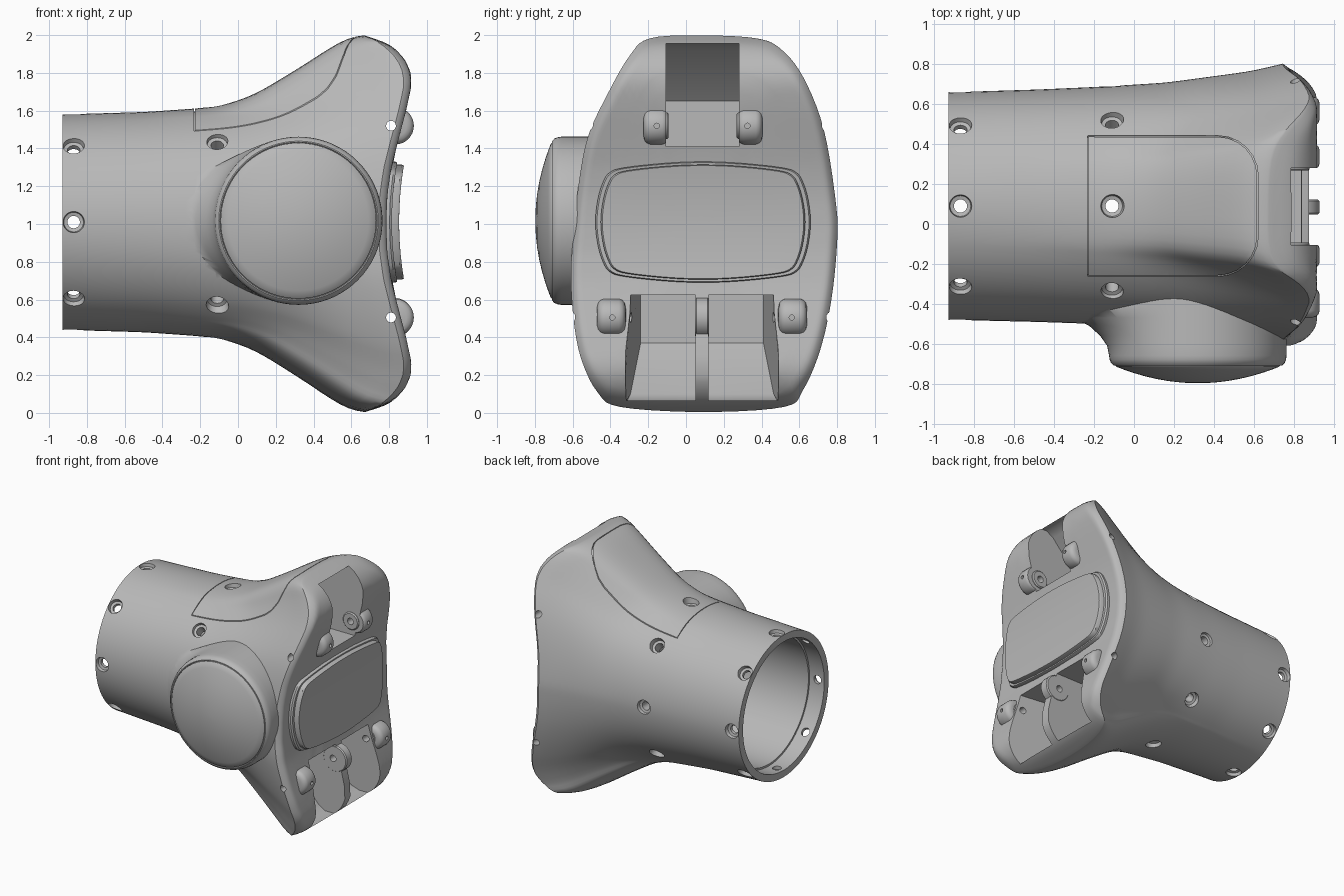
import bpy, bmesh, math
from mathutils import Vector

cube = bpy.data.objects.get("Cube")
if cube:
    bpy.data.objects.remove(cube, do_unlink=True)

grey = bpy.data.materials.new("satin grey")
grey.use_nodes = True
grey.diffuse_color = (0.48, 0.48, 0.48, 1)
grey.node_tree.nodes["Principled BSDF"].inputs["Base Color"].default_value = (0.48, 0.48, 0.48, 1)

CY, CZ = 0.09, 1.01          # axis of the wrist tube
TAU = 2 * math.pi


def finish(name, bm):
    bmesh.ops.recalc_face_normals(bm, faces=bm.faces)
    mesh = bpy.data.meshes.new(name)
    bm.to_mesh(mesh)
    bm.free()
    mesh.materials.append(grey)
    ob = bpy.data.objects.new(name, mesh)
    bpy.context.collection.objects.link(ob)
    return ob


def add_loft(bm, rings):
    """Skin a list of equal point rings and close both ends."""
    rows = [[bm.verts.new(p) for p in ring] for ring in rings]
    n = len(rows[0])
    for a, b in zip(rows, rows[1:]):
        for i in range(n):
            j = (i + 1) % n
            bm.faces.new((a[i], a[j], b[j], b[i]))
    bm.faces.new(rows[0])
    bm.faces.new(rows[-1])


def loft(name, rings):
    bm = bmesh.new()
    add_loft(bm, rings)
    return finish(name, bm)


def lathe_rings(profile, origin, axis, n=32):
    """Rings for (radius, distance) pairs turned about an axis."""
    q = Vector(axis).to_track_quat('Z', 'Y')
    return [[Vector(origin) + q @ Vector((r * math.cos(TAU * i / n), r * math.sin(TAU * i / n), h))
             for i in range(n)] for r, h in profile]


def interp(table, x):
    for (a, fa), (b, fb) in zip(table, table[1:]):
        if x <= b:
            return fa + (fb - fa) * max(0, x - a) / (b - a)
    return table[-1][1]


def soft(table, x, width):
    """Table value averaged over a small span, so the curve has no kinks."""
    return sum(interp(table, x + width * k / 4) for k in range(-4, 5)) / 9


def spline(pts, steps):
    """Closed smooth curve through the points."""
    out, n = [], len(pts)
    for i in range(n):
        p0, p1, p2, p3 = (Vector(pts[(i + k) % n]) for k in (-1, 0, 1, 2))
        for s in range(steps):
            t = s / steps
            out.append(0.5 * (2 * p1 + (p2 - p0) * t + (2 * p0 - 5 * p1 + 4 * p2 - p3) * t ** 2
                              + (3 * p1 - p0 - 3 * p2 + p3) * t ** 3))
    return out


def combine(target, other, operation):
    mod = target.modifiers.new("cut", 'BOOLEAN')
    mod.object, mod.operation, mod.solver = other, operation, 'EXACT'
    dg = bpy.context.evaluated_depsgraph_get()
    mesh = bpy.data.meshes.new_from_object(target.evaluated_get(dg))
    target.modifiers.clear()
    target.data = mesh
    bpy.data.objects.remove(other, do_unlink=True)


# Palm body: round tube growing into the wide palm outline (y, z)
outline = spline([(.80, .9), (.795, 1.1), (.73, 1.5), (.62, 1.78), (.5, 1.93), (.37, 1.985), (.09, 2.0),
                  (-.19, 1.985), (-.3, 1.89), (-.42, 1.68), (-.52, 1.46), (-.57, 1.2), (-.6, .9),
                  (-.61, .7), (-.59, .45), (-.55, .27), (-.47, .11), (-.35, .03), (.09, .003),
                  (.52, .03), (.62, .12), (.71, .33), (.77, .6)], 5)
grow_z = [(-.93, 0), (-.5, .03), (-.2, .08), (-.1, .11), (.0, .18), (.1, .28), (.3, .57), (.5, .88), (.59, .985), (.65, 1)]
grow_y = [(-.93, 0), (-.5, .1), (-.2, .2), (.1, .34), (.5, .74), (.65, 1), (.75, 1.17)]
face_x = [(0, .785), (.15, .79), (.3, .812), (.45, .85), (.6, .89), (.73, .918), (.8, .915), (.87, .885),
          (.93, .83), (.97, .775), (1, .69)]


def front_x(z):
    return soft(face_x, abs(z - 1), .02)


rings = []
STEPS = 36
for k in range(STEPS + 1):
    x = -.93 + 1.58 * k / STEPS
    wy, wz = soft(grow_y, x, .06), soft(grow_z, x, .06)
    ring = []
    for y, z in outline:
        a = math.atan2(z - CZ, y - CY)
        cy, cz = CY + .57 * math.cos(a), CZ + .57 * math.sin(a)
        end = front_x(z) - .04
        ring.append((-.93 + (end + .93) * k / STEPS, cy + (y - cy) * wy, cz + (z - cz) * wz))
    rings.append(ring)
for s in (.996, .988, .977, .964, .95, .93, .91, .88, .84, .8, .7, .55, .4, .2, .02):
    ring = []
    for y, z in outline:
        zz = 1 + (z - 1) * s
        ring.append((front_x(zz) - .04 * max(0, (s - .93) / .07) ** 2, CY + (y - CY) * s, zz))
    rings.append(ring)
palm = loft("palm_body", rings)

# Cover panel seam on top: a shallow groove that follows the surface
seam = [(-.23, -.26 + .07 * k) for k in range(11)] + [(-.17 + .07 * k, .44) for k in range(8)]
for cx, cy, start in ((.42, .24, 90), (.42, -.06, 0)):
    for k in range(7):
        a = math.radians(start - 15 * k)
        seam.append((cx + .2 * math.cos(a), cy + .2 * math.sin(a)))
seam += [(.32 - .07 * k, -.26) for k in range(8)]
tops = [palm.ray_cast((x, y, 3), (0, 0, -1))[1].z for x, y in seam]
bm = bmesh.new()
low, high = ([bm.verts.new((x, y, z + d)) for (x, y), z in zip(seam, tops)] for d in (-.015, .05))
n = len(seam)
for i in range(n):
    j = (i + 1) % n
    bm.faces.new((low[i], low[j], high[j], high[i]))
cutter = finish("seam", bm)
solid = cutter.modifiers.new("width", 'SOLIDIFY')
solid.thickness = .006
solid.offset = 0
combine(palm, cutter, 'DIFFERENCE')

# Round pedestal on the front, blended out toward the wrist
PED = (.32, 0, 1.017)
rings = lathe_rings([(.445, .2), (.445, .43), (.445, .47), (.445, .51), (.445, .56), (.445, .61), (.445, .66),
                     (.442, .68), (.435, .697), (.422, .709), (.416, .709), (.414, .7)], PED, (0, -1, 0), 72)
for ring, flare in zip(rings, (.3, .3, .18, .1, .045, .01, 0, 0, 0, 0, 0, 0)):
    for p in ring:
        p.x -= flare * max(0, (PED[0] - p.x) / .445) ** 4
combine(palm, loft("pedestal", rings), 'UNION')

# Finger hinge lugs: (low y, high y, axis z)
HINGE_X, HIGH, LOW = .81, 1.52, .505
for y0, y1, z in ((-.225, -.09, HIGH), (.27, .405, HIGH), (-.47, -.32, LOW), (.49, .64, LOW)):
    w = y1 - y0
    prof = [(.06, 0), (.08, .006), (.093, .018), (.099, .035), (.099, w - .035), (.093, w - .018),
            (.08, w - .006), (.06, w)]
    combine(palm, loft("lug", lathe_rings(prof, (.832, y0, z), (0, 1, 0))), 'UNION')

# Hollow wrist with a small inner step
combine(palm, loft("bore", lathe_rings([(.515, 0), (.515, .2), (.5, .2001), (.5, 1.2)],
                                       (-1, CY, CZ), (1, 0, 0), 72)), 'DIFFERENCE')

# Finger pockets; the lower pair narrows toward its outer floor corners
high_pocket = [(1.1, 1.955), (.74, 1.955), (.68, 1.92), (.44, 1.65), (.44, 1.41), (1.1, 1.41)]
low_pocket = [(1.1, .065), (.74, .065), (.68, .1), (.44, .37), (.44, .625), (1.1, .625)]
for shape, y0, y1, in0, in1 in ((high_pocket, -.105, .28, 0, 0), (low_pocket, -.33, .05, .09, 0),
                                (low_pocket, .12, .50, 0, .09)):
    sides = [[(x, y + shift * min(1, max(0, (.8 - x) / .3)), z) for x, z in shape]
             for y, shift in ((y0, in0), (y1, -in1))]
    combine(palm, loft("pocket", sides), 'DIFFERENCE')

# Hinge bosses on the pocket walls and the rounded knuckle on the rib
for y0, y1, z, r, x in ((-.13, -.092, HIGH, .07, .81), (.268, .31, HIGH, .07, .81), (-.36, -.318, LOW, .07, .81),
                        (.488, .53, LOW, .07, .81), (.048, .123, LOW, .105, .825)):
    prof = [(r - .008, 0), (r, .008), (r, y1 - y0 - .008), (r - .008, y1 - y0)]
    combine(palm, loft("boss", lathe_rings(prof, (x, y0, z), (0, 1, 0))), 'UNION')

# Countersunk screw holes and hinge pin holes
bm = bmesh.new()
for x, depth, skip in ((-.87, .57, None), (-.11, .605, 4)):
    for i in range(8):
        if i != skip:
            a = TAU * i / 8
            prof = [(.033, .35), (.033, depth - .03), (.052, depth - .025), (.062, depth + .03)]
            add_loft(bm, lathe_rings(prof, (x, CY, CZ), (0, math.cos(a), math.sin(a)), 24))
for z in (HIGH, LOW):
    add_loft(bm, lathe_rings([(.026, -1), (.026, 1)], (HINGE_X, 0, z), (0, 1, 0), 20))
for y, z in ((-.155, HIGH), (.325, HIGH), (-.39, LOW), (.56, LOW)):
    add_loft(bm, lathe_rings([(.014, .88), (.014, 1)], (0, y, z), (1, 0, 0), 12))
combine(palm, finish("holes", bm), 'DIFFERENCE')

# Domed cap of the pedestal
dome = [(.412, .66), (.412, .71)]
dome += [(.412 * r, .714 + .084 * (1 - r * r)) for r in (.99, .9, .8, .65, .5, .35, .2, .08, .01)]
cap = loft("round_cap", lathe_rings(dome, PED, (0, -1, 0), 72))

# Curved sensor pad and its frame, following the hollow of the palm
quarter = [(.57, 0), (.557, .12), (.53, .21), (.495, .262), (.42, .288), (.2, .312)]
pad = quarter + [(0, .32)] + [(-y, z) for y, z in quarter[::-1]]
pad = spline(pad + [(-y, -z) for y, z in pad[1:-1]], 4)


def pad_part(name, size, base, top):
    out = []
    for s, x in ((1, base), (1, top - .012), (.985, top), (.85, top), (.65, top), (.45, top), (.25, top), (.05, top)):
        out.append([(x + .28 * (z * size * s) ** 2, CY + y * size * s, CZ + z * size * s) for y, z in pad])
    return loft(name, out)


parts = [palm, cap, pad_part("pad_frame", 1, .72, .815), pad_part("palm_pad", .95, .76, .853)]

bpy.ops.object.select_all(action='DESELECT')
for ob in parts:
    ob.select_set(True)
bpy.context.view_layer.objects.active = palm
bpy.ops.object.shade_smooth_by_angle(angle=math.radians(35))
